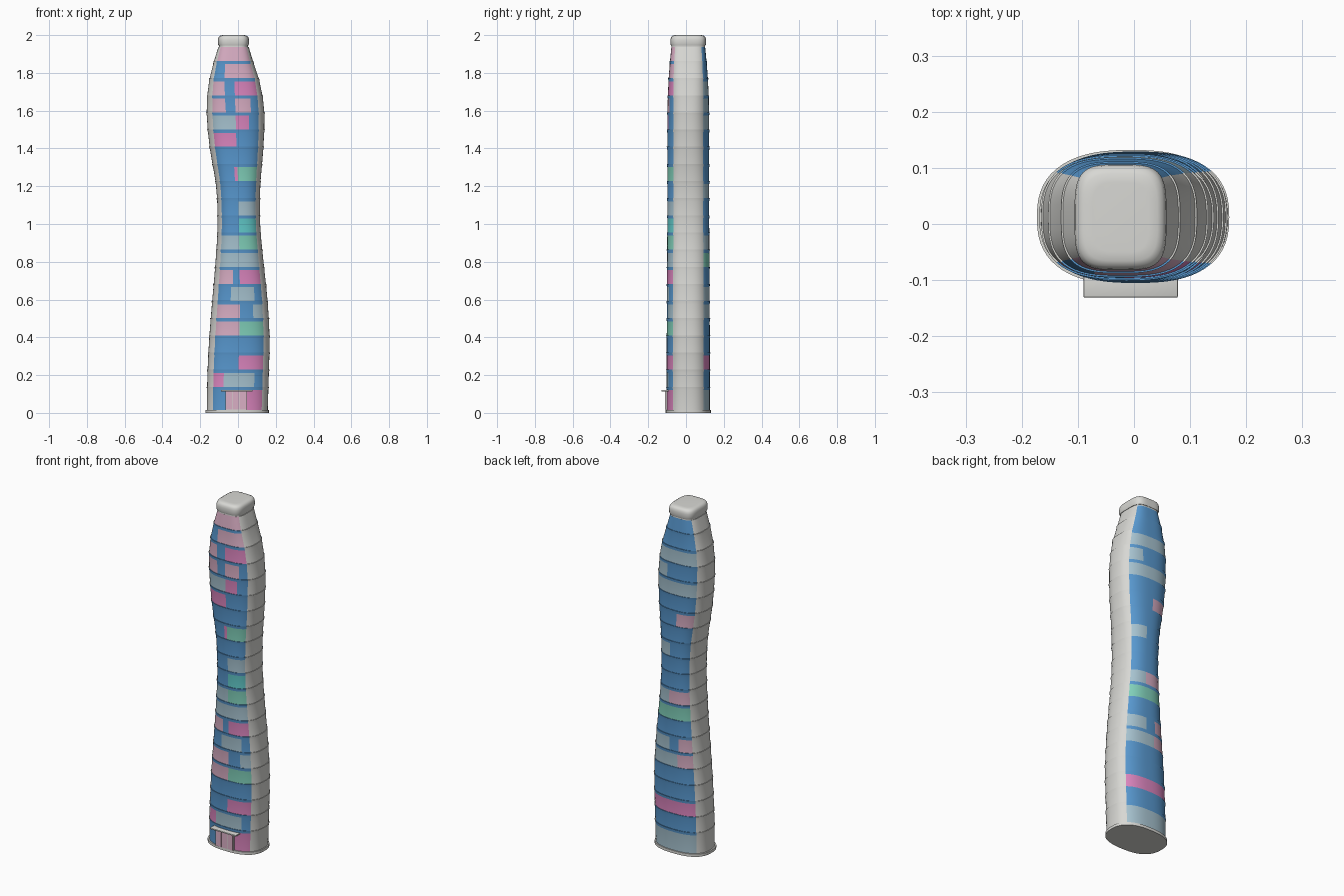
import bpy, bmesh, math

cube = bpy.data.objects.get("Cube")
if cube:
    bpy.data.objects.remove(cube)


# Materials
def material(name, rgb):
    lin = [((c / 255 + 0.055) / 1.055) ** 2.4 for c in rgb] + [1]
    m = bpy.data.materials.new(name)
    m.use_nodes = True
    m.diffuse_color = lin
    node = next(n for n in m.node_tree.nodes if n.type == "BSDF_PRINCIPLED")
    node.inputs["Base Color"].default_value = lin
    return m


MATS = [material("white shell", (216, 216, 212)), material("blue glass", (88, 152, 207)),
        material("pale blue", (167, 195, 208)), material("light pink", (218, 175, 197)),
        material("deep pink", (220, 134, 191)), material("mint green", (129, 208, 186)),
        material("teal", (98, 203, 203))]
WHITE, BLUE, PALE, ROSE, PINK, MINT, TEAL = range(7)

# Tower outline: height, right edge x, left edge x, half depth
OUTLINE = [(0, -.165, .157, .114), (.2, -.162, .163, .114), (.4, -.152, .167, .114),
           (.6, -.136, .156, .113), (.8, -.119, .135, .112), (1, -.108, .117, .111),
           (1.2, -.116, .118, .111), (1.4, -.149, .134, .111), (1.6, -.166, .139, .110),
           (1.75, -.154, .115, .105), (1.87, -.125, .077, .096), (1.95, -.100, .053, .088)]
MID_Y = 0.012
PITCH, BAND, TOP, FLOORS = 0.0908, 0.017, 1.937, 21
COLS, SIDE, LIP = 24, 14, 0.003

# Coloured panels per floor counted from the top: (start, end, colour) across the glass
FRONT = {1: [(0, 1, ROSE)], 2: [(.3, 1, ROSE)], 3: [(0, .3, ROSE), (.5, 1, PINK)],
         4: [(0, .28, ROSE), (.52, .83, ROSE)], 5: [(0, .5, PALE), (.5, .8, PINK)],
         6: [(0, .52, PINK)], 8: [(.42, .5, PINK), (.5, 1, MINT)], 10: [(.5, 1, PALE)],
         11: [(.48, 1, TEAL)], 12: [(0, .48, PALE), (.48, 1, MINT)], 13: [(0, 1, PALE)],
         14: [(0, .33, ROSE), (.48, 1, PINK)], 15: [(.28, .82, PALE)],
         16: [(0, .48, ROSE), (.8, 1, PALE)], 17: [(0, .48, ROSE), (.48, 1, MINT)],
         19: [(.5, 1, PINK)], 20: [(0, .2, PINK), (.2, .83, PALE)], 21: [(.68, 1, PINK)]}
BACK = {3: [(0, 1, PALE)], 4: [(0, .3, PALE)], 5: [(0, 1, PALE)], 7: [(.6, 1, ROSE)],
        9: [(0, .4, PALE)], 12: [(0, .4, PALE), (.4, 1, ROSE)], 13: [(0, 1, MINT)],
        15: [(0, .45, PALE), (.7, 1, ROSE)], 16: [(0, .65, PALE), (.65, 1, ROSE)],
        19: [(0, 1, PINK)], 21: [(0, 1, PALE)]}


def outline(z):
    """Smooth interpolation of the outline at height z."""
    k = max(i for i in range(len(OUTLINE) - 1) if OUTLINE[i][0] <= z)
    a, b = OUTLINE[k], OUTLINE[k + 1]
    p, q = OUTLINE[max(k - 1, 0)], OUTLINE[min(k + 2, len(OUTLINE) - 1)]
    h = b[0] - a[0]
    t = (z - a[0]) / h
    out = []
    for i in (1, 2, 3):
        m0 = (b[i] - p[i]) / (b[0] - p[0]) * h
        m1 = (q[i] - a[i]) / (q[0] - a[0]) * h
        out.append((2*t**3 - 3*t**2 + 1) * a[i] + (t**3 - 2*t**2 + t) * m0
                   + (3*t**2 - 2*t**3) * b[i] + (t**3 - t**2) * m1)
    return out


def power(v, e):
    return math.copysign(abs(v) ** e, v)


# Angles round the plan: front glass, side shell, back glass, side shell
EDGE = math.acos(0.8 ** 1.25)
glass = [math.acos(power(0.8 - 1.6 * i / COLS, 1.25)) for i in range(COLS)]
shell = [-EDGE + 2 * EDGE * i / SIDE for i in range(SIDE)]
ANGLES = [a + math.pi for a in glass] + shell + glass + [a + math.pi for a in shell]


def ring(bm, cx, hx, hy, z, n):
    return [bm.verts.new((cx + hx * power(math.cos(a), 2 / n),
                          MID_Y + hy * power(math.sin(a), 2 / n), z)) for a in ANGLES]


def finish(bm, name, mats):
    bmesh.ops.recalc_face_normals(bm, faces=bm.faces)
    me = bpy.data.meshes.new(name)
    bm.to_mesh(me)
    bm.free()
    ob = bpy.data.objects.new(name, me)
    bpy.context.collection.objects.link(ob)
    for m in mats:
        me.materials.append(m)
    bpy.ops.object.select_all(action="DESELECT")
    ob.select_set(True)
    bpy.context.view_layer.objects.active = ob
    bpy.ops.object.shade_smooth_by_angle(angle=math.radians(32))
    return ob


def loft(bm, rings, colour=lambda level, col: WHITE):
    n = len(ANGLES)
    for k, (lo, up) in enumerate(zip(rings, rings[1:])):
        for i in range(n):
            f = bm.faces.new((lo[i], lo[(i + 1) % n], up[(i + 1) % n], up[i]))
            f.material_index = colour(k, i)
    bm.faces.new(rings[0]).material_index = WHITE
    bm.faces.new(rings[-1]).material_index = WHITE


def stack(name, levels, n):
    """Capped stack of rounded rings: (centre x, half x, half y, z)."""
    bm = bmesh.new()
    loft(bm, [ring(bm, *lv, n) for lv in levels])
    return finish(bm, name, [MATS[WHITE]])


def box(name, x0, x1, y0, y1, z0, z1, mat, bevel=0):
    bm = bmesh.new()
    bmesh.ops.create_cube(bm, size=1)
    for v in bm.verts:
        v.co = ((x0, x1)[v.co.x > 0], (y0, y1)[v.co.y > 0], (z0, z1)[v.co.z > 0])
    if bevel:
        bmesh.ops.bevel(bm, geom=list(bm.edges), offset=bevel, segments=2,
                        profile=0.5, affect="EDGES")
    return finish(bm, name, [MATS[mat]])


# Tower body: every floor is a panel strip, a flared band and a small ledge
levels, floor_of = [], []
for floor in range(FLOORS, 0, -1):
    top = TOP - (floor - 1) * PITCH
    bottom = 0.015 if floor == FLOORS else top - PITCH + BAND
    levels += [(bottom, 0), (top, 0)]
    floor_of += [floor, None]
    if floor > 1:
        levels.append((top + BAND, LIP))
        floor_of.append(None)


def tower_colour(level, col):
    if col < COLS:
        table, t = FRONT, (col + 0.5) / COLS
    elif COLS + SIDE <= col < 2 * COLS + SIDE:
        table, t = BACK, (col - COLS - SIDE + 0.5) / COLS
    else:
        return WHITE
    for start, end, colour in table.get(floor_of[level], []):
        if start <= t < end:
            return colour
    return BLUE


bm = bmesh.new()
rings = []
for z, off in levels:
    xl, xr, hy = outline(z)
    n = 2.5 + 0.9 * max(0, (z - 1.6) / 0.35)
    rings.append(ring(bm, (xl + xr) / 2, (xr - xl) / 2 + off, hy + off, z, n))
loft(bm, rings, tower_colour)
finish(bm, "tower_body", MATS)

# Base plate and rounded roof cap
stack("base_plate", [(-.005, .168, .120, 0), (-.005, .168, .120, .016)], 2.5)
CAP_X = -0.024
stack("roof_neck", [(CAP_X, .077, .089, 1.93), (CAP_X, .077, .089, 1.955)], 3.6)
stack("roof_cap", [(CAP_X, .079, .091, 1.944), (CAP_X, .082, .094, 1.952),
                   (CAP_X, .082, .094, 1.975), (CAP_X, .080, .092, 1.986),
                   (CAP_X, .075, .087, 1.994), (CAP_X, .066, .078, 1.999),
                   (CAP_X, .050, .062, 2.0)], 3.8)

# Entrance: frame, three doors and canopy
box("entrance_frame", -.067, .047, -.109, -.08, .014, .115, WHITE)
for i in range(3):
    x = -.064 + i * .037
    box(f"entrance_door_{i + 1}", x, x + .034, -.112, -.107, .017, .112, ROSE)
box("entrance_canopy", -.09, .078, -.131, -.08, .113, .121, WHITE, 0.002)
